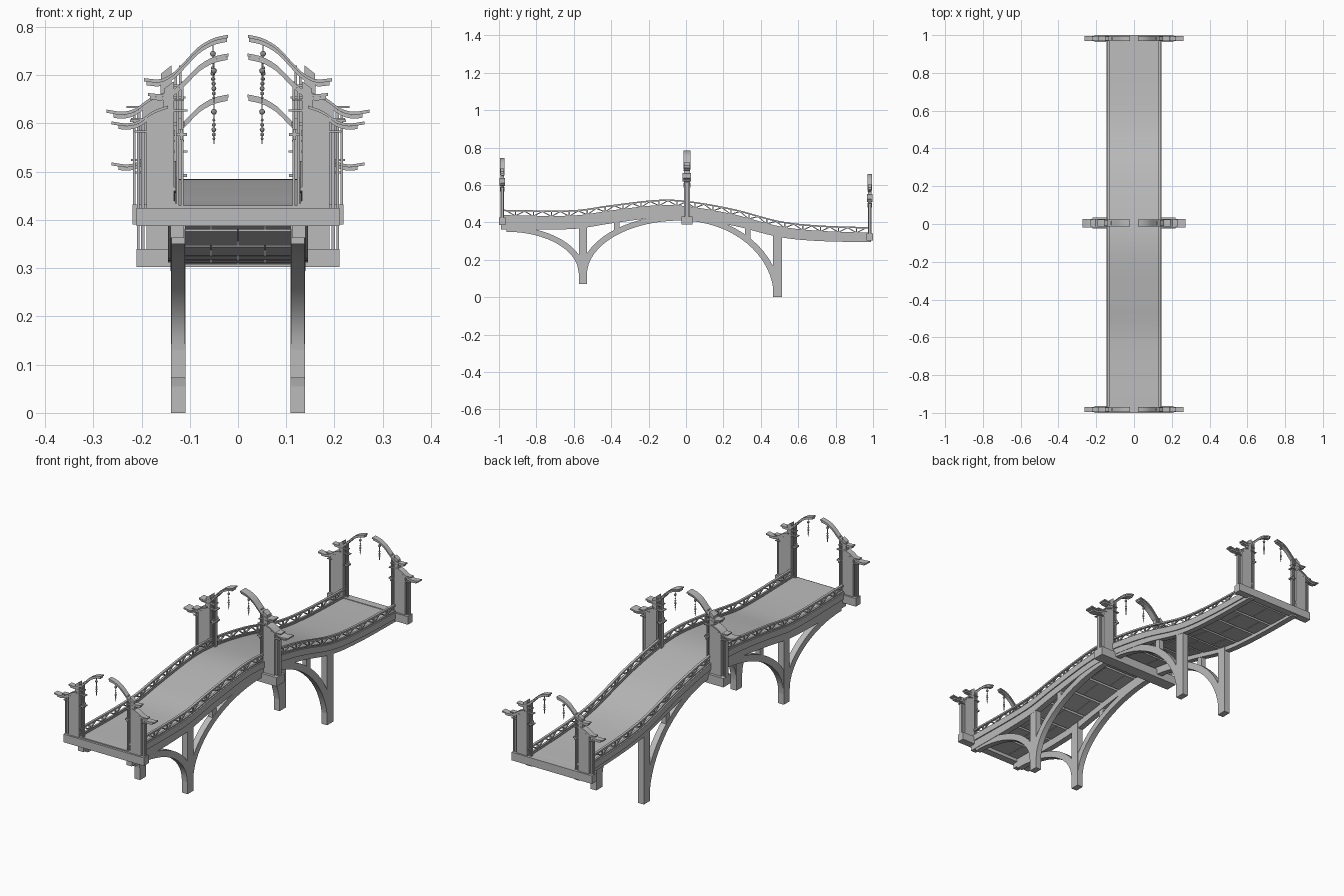
import bpy, bmesh, math
from mathutils import Vector

if "Cube" in bpy.data.objects:
    bpy.data.objects.remove(bpy.data.objects["Cube"], do_unlink=True)

grey = bpy.data.materials.new("stone_grey")
grey.use_nodes = True
COLOUR = (0.5, 0.5, 0.5, 1)
grey.diffuse_color = COLOUR
grey.node_tree.nodes["Principled BSDF"].inputs["Base Color"].default_value = COLOUR


def finish(name, bm, smooth=False, mirror=True):
    """Turn a bmesh into an object, mirrored across the bridge."""
    bmesh.ops.recalc_face_normals(bm, faces=bm.faces)
    mesh = bpy.data.meshes.new(name)
    bm.to_mesh(mesh)
    bm.free()
    obj = bpy.data.objects.new(name, mesh)
    bpy.context.collection.objects.link(obj)
    mesh.materials.append(grey)
    if smooth:
        bpy.ops.object.select_all(action="DESELECT")
        obj.select_set(True)
        bpy.context.view_layer.objects.active = obj
        bpy.ops.object.shade_smooth_by_angle(angle=math.radians(30))
    if mirror:
        obj.modifiers.new("other_side", "MIRROR")
    return obj


def band(bm, upper, lower, a, b, place):
    """Solid strip between two edge lines, extruded from a to b."""
    rings = [[bm.verts.new(place(s, p)) for s, p in ((a, u), (b, u), (b, l), (a, l))]
             for u, l in zip(upper, lower)]
    for r, n in zip(rings, rings[1:]):
        for i in range(4):
            j = (i + 1) % 4
            bm.faces.new((r[i], r[j], n[j], n[i]))
    bm.faces.new(rings[0])
    bm.faces.new(rings[-1])


def along(s, p):
    return (s, p[0], p[1])


def box(bm, x0, x1, y0, y1, z0, z1):
    band(bm, [(y0, z1), (y1, z1)], [(y0, z0), (y1, z0)], x0, x1, along)


def smooth_line(points, t):
    """Hermite interpolation through (t, value) points."""
    n = len(points)
    i = max(k for k in range(n - 1) if k == 0 or points[k][0] <= t)

    def slope(k):
        p, q = points[max(k - 1, 0)], points[min(k + 1, n - 1)]
        return (q[1] - p[1]) / (q[0] - p[0])
    (x0, v0), (x1, v1) = points[i], points[i + 1]
    h = x1 - x0
    u = (t - x0) / h
    return ((2*u**3 - 3*u*u + 1) * v0 + (u**3 - 2*u*u + u) * h * slope(i)
            + (3*u*u - 2*u**3) * v1 + (u**3 - u*u) * h * slope(i + 1))


# Walkway height along the bridge
HEIGHTS = [(-1, .43), (-.6, .428), (-.4, .455), (-.15, .483), (0, .478),
           (.25, .435), (.5, .37), (.7, .347), (1, .336)]
YS = [-.99 + 1.98 * i / 60 for i in range(61)]


def deck(y):
    return smooth_line(HEIGHTS, y)


def depth(y):
    return .055 - .013 * y


def deck_strip(name, x0, x1, top, bottom, smooth=True):
    bm = bmesh.new()
    band(bm, [(y, deck(y) + top(y)) for y in YS],
         [(y, deck(y) + bottom(y)) for y in YS], x0, x1, along)
    return finish(name, bm, smooth)


deck_strip("walkway", 0, .128, lambda y: 0, lambda y: -.018)
deck_strip("side_fascia", .126, .145, lambda y: .004, lambda y: -.026)
deck_strip("side_stringer", .112, .140, lambda y: -.015, lambda y: -depth(y))
deck_strip("bottom_rail", .130, .139, lambda y: .009, lambda y: .003)
deck_strip("top_rail", .129, .140, lambda y: .038, lambda y: .030)

# Staggered planks under the walkway
bm = bmesh.new()
ROWS = 16
for i in range(ROWS):
    y0, y1 = -.96 + 1.92 * i / ROWS, -.96 + 1.92 * (i + 1) / ROWS - .012
    cuts = (-.112, 0, .112) if i % 2 else (-.112, -.056, .056, .112)
    for x0, x1 in zip(cuts, cuts[1:]):
        band(bm, [(y, deck(y) - .016) for y in (y0, y1)],
             [(y, deck(y) - .03) for y in (y0, y1)], x0 + .001, x1 - .001, along)
finish("under_planks", bm, mirror=False)

# Zigzag lattice of the railing
bm = bmesh.new()
BAYS = 40
for i in range(BAYS):
    y0, y1 = -.96 + 1.92 * i / BAYS, -.96 + 1.92 * (i + 1) / BAYS
    lo, hi = (.006, .032) if i % 2 else (.032, .006)
    ends = [(y0, deck(y0) + lo), (y1, deck(y1) + hi)]
    band(bm, [(y, z + .003) for y, z in ends], [(y, z - .003) for y, z in ends],
         .132, .137, along)
    if i % 2:
        box(bm, .131, .138, y0 - .003, y0 + .003, deck(y0), deck(y0) + .034)
finish("railing_lattice", bm)


# Curved ribs and piers below the deck
def arc(cy, base, a, h, start, stop, n=16):
    angles = [start + (stop - start) * i / n for i in range(n + 1)]
    return [(cy + a * math.cos(t), base + h * math.sin(t)) for t in angles]


Q = math.pi / 2
bm = bmesh.new()
inner = arc(-.03, .12, .5, .29, 2 * Q, Q) + arc(-.03, 0, .5, .41, Q, 0)[1:]
outer = arc(-.03, .12, .535, .32, 2 * Q, Q) + arc(-.03, 0, .535, .44, Q, 0)[1:]
band(bm, outer, inner, .110, .138, along)
finish("main_arch", bm, True)

bm = bmesh.new()
band(bm, arc(-.96, .13, .42, .25, Q, 0), arc(-.96, .13, .385, .22, Q, 0), .110, .138, along)
finish("half_arch", bm, True)

bm = bmesh.new()
for y0, y1, foot in ((-.573, -.53, .072), (.465, .512, 0)):
    box(bm, .109, .139, y0, y1, foot, deck((y0 + y1) / 2) - .03)
finish("piers", bm)

bm = bmesh.new()
for y, foot in ((-.37, .345), (.33, .30)):
    box(bm, .114, .136, y - .014, y + .014, foot, deck(y) - .03)
finish("struts", bm)

# Gate shapes in x and height above the gate foot
ARM = [(.02, .352), (.05, .345), (.08, .328), (.105, .303), (.13, .28), (.155, .268), (.185, .27)]
EAVE = [(.145, .245), (.175, .234), (.205, .214), (.23, .208), (.262, .212)]
PANEL_TOP = [(.133, .30), (.153, .285), (.155, .245), (.19, .228)]


def curve(points, x0, x1, n=14):
    xs = [x0 + (x1 - x0) * i / n for i in range(n + 1)]
    return [(x, smooth_line(points, x)) for x in xs]


def gate(label, cy, foot, sx, sy, sz):
    def across(s, p):
        return (p[0] * sx, cy + s * sy, foot + p[1] * sz)

    def slab(bm, top, bottom, half):
        band(bm, top, bottom, -half, half, across)

    def block(bm, x0, x1, z0, z1, half):
        slab(bm, [(x0, z1), (x1, z1)], [(x0, z0), (x1, z0)], half)

    def layer(bm, points, x0, x1, top, bottom, half):
        line = curve(points, x0, x1)
        slab(bm, [(x, z + top) for x, z in line], [(x, z + bottom) for x, z in line], half)

    bm = bmesh.new()
    block(bm, 0, .21, 0, .038, .018)
    finish(label + "_cross_beam", bm)

    bm = bmesh.new()
    slab(bm, PANEL_TOP, [(x, .038) for x, z in PANEL_TOP], .010)
    finish(label + "_panel", bm)

    # Slim columns, ties and small cross ornaments
    bm = bmesh.new()
    for x0, x1, top in ((.113, .118, .30), (.122, .127, .285), (.194, .201, .222), (.204, .209, .215)):
        block(bm, x0, x1, .038, top, .006)
    for x0, x1, z in ((.112, .155, .262), (.105, .14, .24), (.17, .222, .222), (.19, .215, .196)):
        block(bm, x0, x1, z - .002, z + .002, .011)
    for w, h in ((.011, .003), (.003, .011)):
        block(bm, .117 - w, .117 + w, .19 - h, .19 + h, .012)
    finish(label + "_columns", bm)

    # Swept arm and flared eave, each in two layers
    bm = bmesh.new()
    layer(bm, ARM, .02, .187, .006, .0, .012)
    layer(bm, ARM, .022, .182, .0, -.007, .009)
    finish(label + "_arm", bm, True)
    bm = bmesh.new()
    layer(bm, EAVE, .145, .262, .005, -.001, .014)
    layer(bm, EAVE, .15, .248, -.001, -.008, .010)
    finish(label + "_eave", bm, True)

    # Hanging lamp of beads on a cord
    bm = bmesh.new()
    x = .05 * sx
    for z, r in ((.322, .006), (.305, .003), (.295, .004), (.285, .005), (.275, .004), (.266, .003)):
        ball = bmesh.ops.create_uvsphere(bm, u_segments=8, v_segments=6, radius=r)
        bmesh.ops.translate(bm, verts=ball["verts"], vec=Vector((x, cy, foot + z * sz)))
    box(bm, x - .001, x + .001, cy - .001, cy + .001, foot + .255 * sz, foot + .343 * sz)
    finish(label + "_lamp", bm, True)


gate("front_gate", -.982, .387, 1, 1, 1)
gate("middle_gate", .005, .39, 1.04, 1.6, 1.1)
gate("back_gate", .982, .302, 1, 1, 1)
